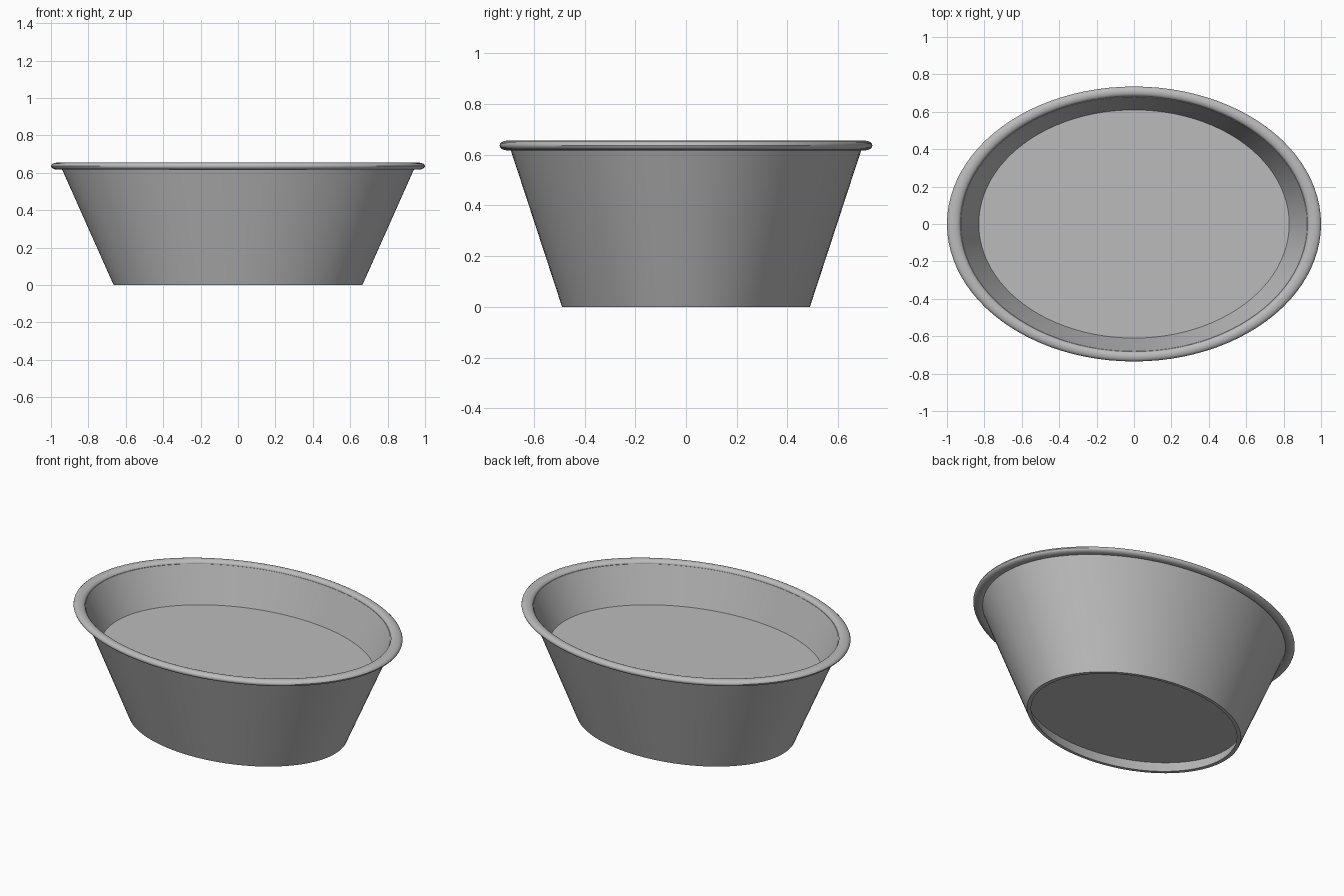
import bpy
import bmesh
from math import cos, sin, pi, radians

default = bpy.data.objects.get("Cube")
if default:
    bpy.data.objects.remove(default, do_unlink=True)

SEGMENTS = 96
DEPTH_RATIO = 0.735  # oval: depth relative to width

grey = bpy.data.materials.new("plain grey")
grey.use_nodes = True
colour = (0.5, 0.5, 0.5, 1)
grey.diffuse_color = colour
grey.node_tree.nodes["Principled BSDF"].inputs["Base Color"].default_value = colour


def oval_lathe(name, profile, closed):
    """Sweep (radius, height) points around an oval; cap the ends of an open profile."""
    bm = bmesh.new()
    rings = []
    for r, z in profile:
        angles = [2 * pi * i / SEGMENTS for i in range(SEGMENTS)]
        rings.append([bm.verts.new((r * cos(a), r * DEPTH_RATIO * sin(a), z)) for a in angles])
    pairs = list(zip(rings, rings[1:]))
    if closed:
        pairs.append((rings[-1], rings[0]))
    else:
        bm.faces.new(rings[0])
        bm.faces.new(rings[-1])
    for low, high in pairs:
        for i in range(SEGMENTS):
            j = (i + 1) % SEGMENTS
            bm.faces.new((low[i], low[j], high[j], high[i]))
    bmesh.ops.recalc_face_normals(bm, faces=bm.faces)
    mesh = bpy.data.meshes.new(name)
    bm.to_mesh(mesh)
    bm.free()
    mesh.materials.append(grey)
    obj = bpy.data.objects.new(name, mesh)
    bpy.context.collection.objects.link(obj)
    bpy.ops.object.select_all(action="DESELECT")
    obj.select_set(True)
    bpy.context.view_layer.objects.active = obj
    bpy.ops.object.shade_smooth_by_angle(angle=radians(35))
    return obj


# Tub: recessed underside, foot ring, flared wall, raised inner floor
oval_lathe("tub_body", [
    (0.67, 0.07), (0.64, 0.0), (0.665, 0.0),
    (0.948, 0.635), (0.926, 0.635), (0.83, 0.42),
], closed=False)

# Rolled lip around the top edge
lip = [(0.964 + 0.036 * cos(2 * pi * k / 16), 0.636 + 0.019 * sin(2 * pi * k / 16))
       for k in range(16)]
oval_lathe("rim_lip", lip, closed=True)
